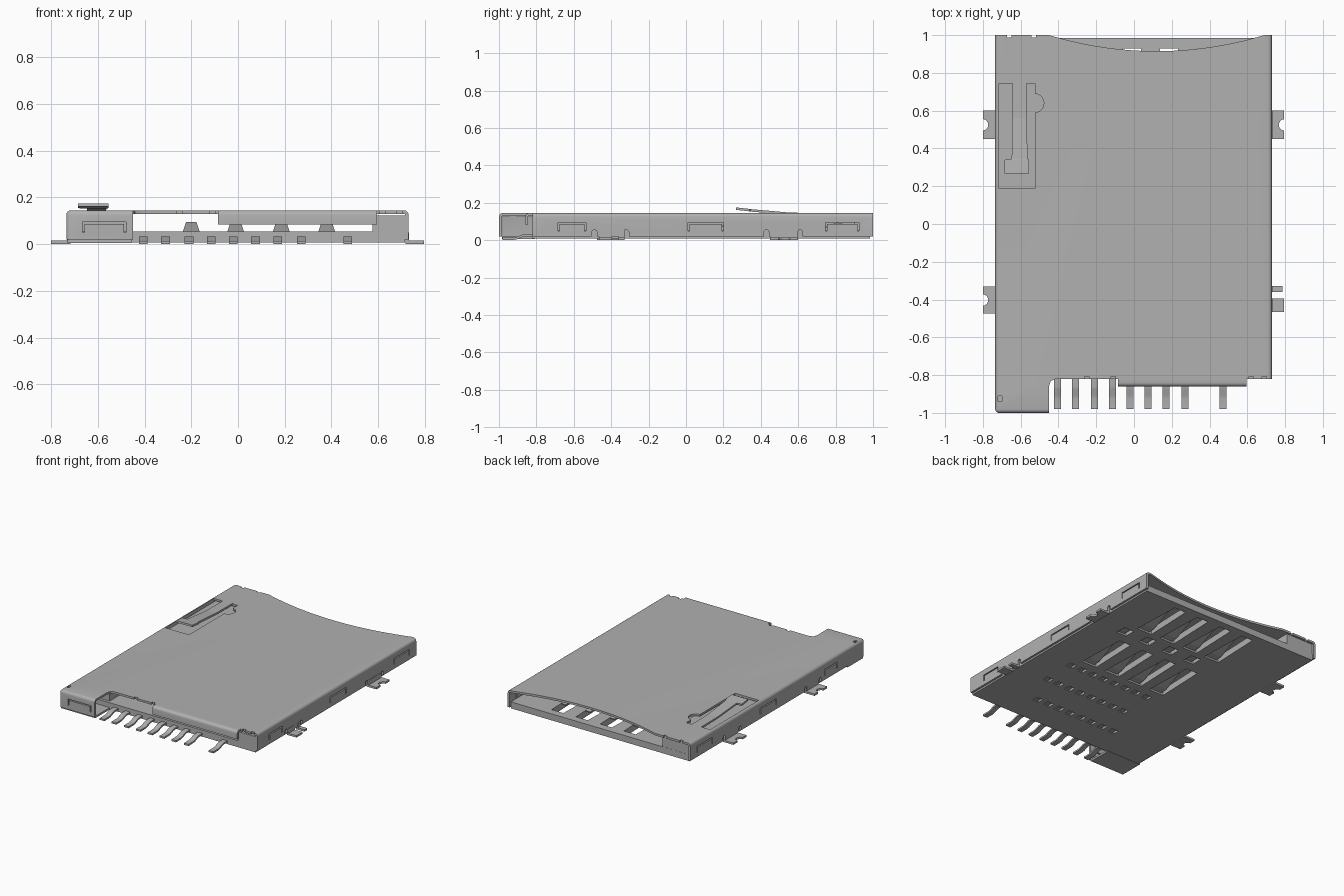
import bpy, bmesh, math

cube = bpy.data.objects.get("Cube")
if cube:
    bpy.data.objects.remove(cube, do_unlink=True)

GREY = (0.44, 0.44, 0.44, 1)
metal = bpy.data.materials.new("plain grey")
metal.use_nodes = True
metal.diffuse_color = GREY
metal.node_tree.nodes["Principled BSDF"].inputs["Base Color"].default_value = GREY


def finish(name, bm):
    me = bpy.data.meshes.new(name)
    bm.to_mesh(me)
    bm.free()
    me.materials.append(metal)
    ob = bpy.data.objects.new(name, me)
    bpy.context.collection.objects.link(ob)
    return ob


def activate(ob):
    bpy.ops.object.select_all(action='DESELECT')
    ob.select_set(True)
    bpy.context.view_layer.objects.active = ob


def prism(bm, pts, lo, hi, axis='z'):
    """Extrude a 2D outline between lo and hi along the named axis."""
    place = {'z': lambda p, h: (p[0], p[1], h),
             'x': lambda p, h: (h, p[0], p[1]),
             'y': lambda p, h: (p[0], h, p[1])}[axis]
    a = [bm.verts.new(place(p, lo)) for p in pts]
    b = [bm.verts.new(place(p, hi)) for p in pts]
    n = len(pts)
    faces = [bm.faces.new(a[::-1]), bm.faces.new(b)]
    for i in range(n):
        j = (i + 1) % n
        faces.append(bm.faces.new((a[i], a[j], b[j], b[i])))
    bmesh.ops.recalc_face_normals(bm, faces=faces)


def box(bm, x0, x1, y0, y1, z0, z1):
    prism(bm, [(x0, y0), (x1, y0), (x1, y1), (x0, y1)], z0, z1)


def strip(bm, path):
    """Ribbon through (x, y, z, width) points."""
    rows = [(bm.verts.new((x - w / 2, y, z)), bm.verts.new((x + w / 2, y, z)))
            for x, y, z, w in path]
    for (a, b), (c, d) in zip(rows, rows[1:]):
        f = bm.faces.new((a, b, d, c))
        f.normal_update()
        if f.normal.z < 0:
            f.normal_flip()


def solidify(ob, t):
    activate(ob)
    m = ob.modifiers.new("thickness", 'SOLIDIFY')
    m.thickness, m.offset = t, -1
    bpy.ops.object.modifier_apply(modifier=m.name)


def cut(ob, bm):
    cutter = finish("cutter", bm)
    cutter.hide_render = True
    activate(ob)
    m = ob.modifiers.new("cut", 'BOOLEAN')
    m.operation, m.solver, m.object, m.use_self = 'DIFFERENCE', 'EXACT', cutter, True
    bpy.ops.object.modifier_apply(modifier=m.name)
    bpy.data.objects.remove(cutter, do_unlink=True)


def smooth(ob):
    activate(ob)
    bpy.ops.object.shade_smooth_by_angle(angle=math.radians(35))


# Sheet shell: top outline with a concave rear edge
outline = [(-.735, 1), (-.735, -1), (-.45, -1), (-.45, -.86), (-.441, -.832),
           (-.415, -.82), (-.085, -.82), (-.085, -.86), (.595, -.86),
           (.595, -.82), (.73, -.82), (.73, 1)]
for i in range(25):
    x = .69 - 1.14 * i / 24
    outline.append((x, 1 - .085 * (1 - ((x - .12) / .57) ** 2)))
TOP = .145
bm = bmesh.new()
top = [bm.verts.new((x, y, TOP)) for x, y in outline]
bm.faces.new(top)
bends = []
# Folded walls: right side and front corner, front lip, left side
for chain, z in (((0, 1, 2), .02), ((7, 8), .085), ((10, 11), .02)):
    low = [bm.verts.new((*outline[i], z)) for i in chain]
    for k in range(len(chain) - 1):
        a, b = top[chain[k]], top[chain[k + 1]]
        bm.faces.new((b, a, low[k], low[k + 1]))
        bends.append(bm.edges.get((a, b)))
    if len(chain) == 3:
        bends.append(bm.edges.get((top[chain[1]], low[1])))
bmesh.ops.bevel(bm, geom=bends, offset=.02, segments=4, profile=.5, affect='EDGES')
shell = finish("shell", bm)
solidify(shell, .015)


def u_slot(c, w):
    """Thin bracket-shaped slot around a pressed spring tab."""
    h, t = w / 2, .008
    return [(c - h, .05), (c - h, .095), (c + h, .095), (c + h, .05),
            (c + h - t, .05), (c + h - t, .087), (c - h + t, .087), (c - h + t, .05)]


# Slots in the walls and the lever window
bm = bmesh.new()
for side in (-1, 1):
    lo, hi = (-.76, -.70) if side < 0 else (.70, .76)
    for c, w in ((-.61, .15), (.105, .19), (.835, .18)):
        prism(bm, u_slot(c, w), lo, hi, 'x')
    for c in (-.49, -.32, .43, .61):
        prism(bm, [(c - .014, 0), (c + .014, 0), (c + .014, .045),
                   (c + .006, .055), (c - .006, .055), (c - .014, .045)], lo, hi, 'x')
prism(bm, u_slot(-.572, .185), -1.03, -.96, 'y')
box(bm, -.715, -.525, .188, .745, .12, .16)
box(bm, -.72, -.70, -.94, -.91, .12, .16)
for x in (-.66, -.53):
    box(bm, x - .012, x + .012, .988, 1.02, .12, .16)
for x in (-.25, -.11, .62, .69):
    box(bm, x - .012, x + .012, -.84, -.808, .12, .16)
cut(shell, bm)
bm = bmesh.new()
prism(bm, [(-.527 + .05 * math.cos(i * math.pi / 10), .64 + .05 * math.sin(i * math.pi / 10))
           for i in range(20)], .12, .16)
cut(shell, bm)
smooth(shell)

# Raised detection lever in the window
bm = bmesh.new()
strip(bm, [(-.607, .76, TOP, .075), (-.607, .56, TOP + .002, .075),
           (-.605, .345, .166, .085), (-.62, .34, .167, .13), (-.62, .268, .175, .13)])
lever = finish("lever", bm)
solidify(lever, .013)

# Moulded base with contact windows
bm = bmesh.new()
box(bm, -.72, .715, -.82, .985, .008, .055)
base = finish("base", bm)
COLS = (-.2, -.01, .185, .38)
bm = bmesh.new()
for x in COLS:
    for y0, y1 in ((.56, .93), (-.01, .36)):
        prism(bm, [(x - .06, y0), (x + .06, y0), (x + .047, y1), (x - .047, y1)], -.02, .09)
    box(bm, x + .055, x + .135, .435, .515, -.02, .09)
for y, x0, n in ((-.10, .46, 8), (-.34, .46, 8), (-.59, .34, 8)):
    for i in range(n):
        x = x0 - .093 * i
        box(bm, x - .026, x + .026, y - .024, y + .024, -.02, .042)
cut(base, bm)

# Small stubs standing in the pockets
bm = bmesh.new()
for y, x0 in ((-.10, .46), (-.34, .46), (-.59, .34)):
    for i in range(8):
        x = x0 - .093 * i
        box(bm, x - .015, x + .015, y - .024, y + .01, .014, .043)
finish("pocket_stubs", bm)

# Slide rail, rear block, front post and thin front floor
bm = bmesh.new()
box(bm, -.72, -.47, -.80, .90, .05, .115)
finish("slide_rail", bm)
bm = bmesh.new()
box(bm, -.72, -.50, .89, .984, .05, .130)
finish("rear_block", bm)
bm = bmesh.new()
box(bm, .575, .714, -.82, -.70, .05, .122)
finish("front_post", bm)
bm = bmesh.new()
box(bm, -.73, -.455, -.985, -.81, .006, .02)
finish("front_floor", bm)

# Sprung contacts rising through the windows
bm = bmesh.new()
for x in COLS:
    for y in (.56, -.01):
        strip(bm, [(x, y - .01, .03, .09), (x, y + .05, .033, .085),
                   (x, y + .25, .094, .045), (x, y + .30, .082, .04)])
    strip(bm, [(x + .095, .43, .03, .05), (x + .095, .52, .03, .05)])
contacts = finish("spring_contacts", bm)
solidify(contacts, .01)

# Solder pins along the front
bm = bmesh.new()
for x in (-.405, -.31, -.21, -.115, -.02, .075, .17, .27, .47):
    strip(bm, [(x, y, z, .037) for y, z in
               ((-.79, .032), (-.86, .032), (-.876, .029), (-.908, .016),
                (-.925, .013), (-.98, .013))])
pins = finish("solder_pins", bm)
solidify(pins, .012)
smooth(pins)


# Mounting tabs with a rounded notch on the outer edge
def tab(name, side, y0, y1, reach, notch):
    bm = bmesh.new()
    pts = [(.718, y0), (reach, y0)]
    c = (y0 + y1) / 2 if notch == 'mid' else y1
    if notch == 'mid':
        pts += [(reach - .028 * math.sin(a * math.pi / 8), c - .03 * math.cos(a * math.pi / 8))
                for a in range(9)]
    pts += [(reach, y1), (.718, y1)]
    prism(bm, [(side * x, y) for x, y in pts], .001, .015)
    xs = sorted((side * .717, side * .732))
    box(bm, xs[0], xs[1], y0, y1, .001, .05)
    finish(name, bm)


tab("rear_tab_left", 1, .45, .60, .795, 'mid')
tab("rear_tab_right", -1, .45, .60, .80, 'mid')
tab("front_tab_right", -1, -.475, -.33, .80, 'mid')
tab("front_tab_left", 1, -.465, -.395, .795, None)
tab("front_pin_left", 1, -.36, -.328, .785, None)
